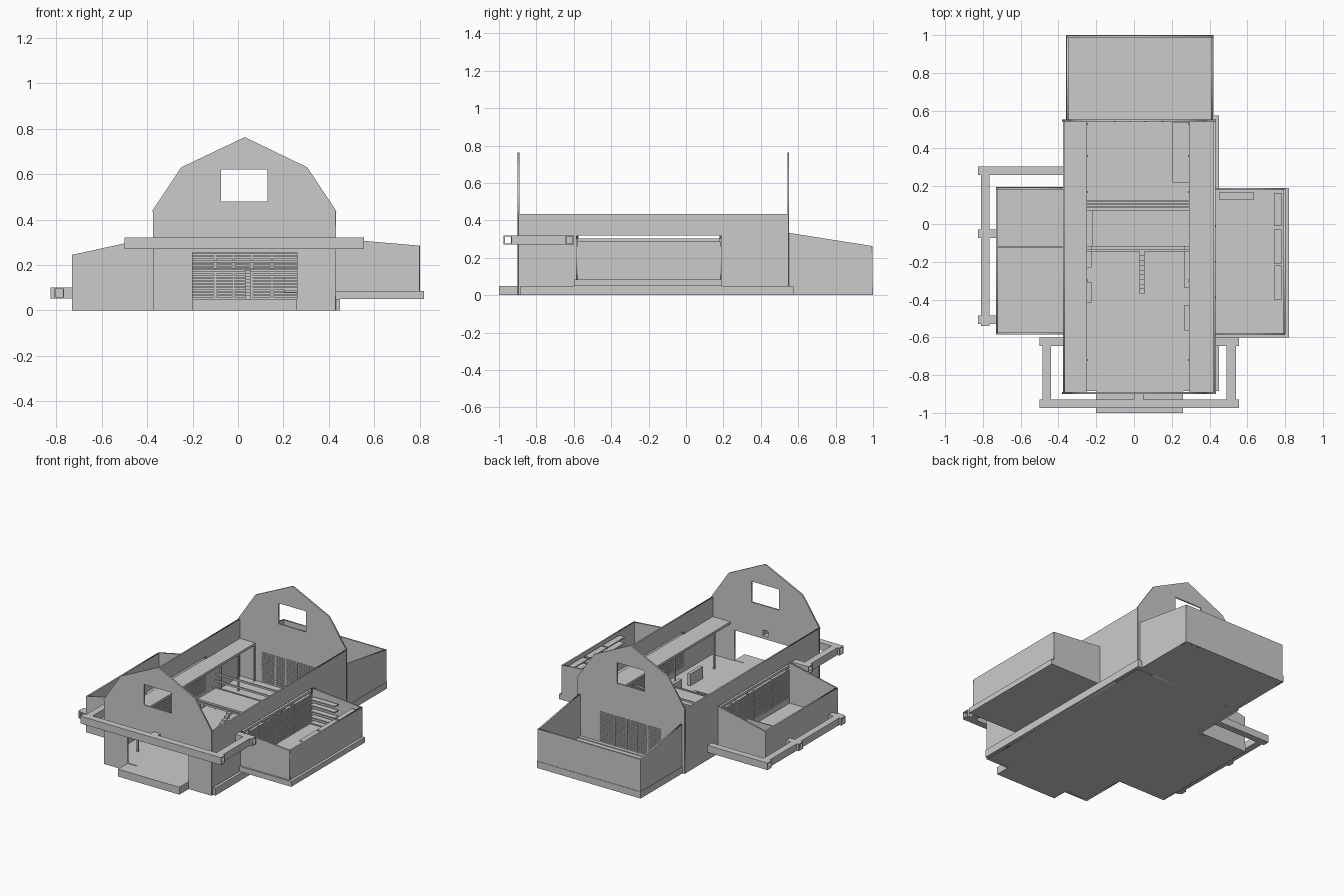
import bpy
from math import radians

if "Cube" in bpy.data.objects:
    bpy.data.objects.remove(bpy.data.objects["Cube"])


def boxes(name, items):
    """One object made of axis-aligned boxes (x0, x1, y0, y1, z0, z1)."""
    verts, faces = [], []
    for x0, x1, y0, y1, z0, z1 in items:
        n = len(verts)
        verts += [(x, y, z) for z in (z0, z1) for x, y in ((x0, y0), (x1, y0), (x1, y1), (x0, y1))]
        faces += [tuple(n + i for i in f) for f in ((3, 2, 1, 0), (4, 5, 6, 7), (0, 1, 5, 4),
                                                   (1, 2, 6, 5), (2, 3, 7, 6), (3, 0, 4, 7))]
    mesh = bpy.data.meshes.new(name)
    mesh.from_pydata(verts, [], faces)
    obj = bpy.data.objects.new(name, mesh)
    bpy.context.collection.objects.link(obj)
    return obj


def rect(a0, a1, z0, z1):
    return [(a0, z0), (a1, z0), (a1, z1), (a0, z1)]


def wall(name, axis, pos, outline, holes=(), thick=0.01):
    """Upright sheet perpendicular to axis, with cut-out holes."""
    curve = bpy.data.curves.new(name, 'CURVE')
    curve.dimensions = '2D'
    curve.fill_mode = 'BOTH'
    curve.extrude = thick / 2
    for pts in [outline, *holes]:
        spline = curve.splines.new('POLY')
        spline.points.add(len(pts) - 1)
        for p, (a, z) in zip(spline.points, pts):
            p.co = (a, z, 0, 1)
        spline.use_cyclic_u = True
    obj = bpy.data.objects.new(name, curve)
    bpy.context.collection.objects.link(obj)
    if axis == 'y':
        obj.location.y = pos
        obj.rotation_euler = (radians(90), 0, 0)
    else:
        obj.location.x = pos
        obj.rotation_euler = (radians(90), 0, radians(90))
    bpy.ops.object.select_all(action='DESELECT')
    obj.select_set(True)
    bpy.context.view_layer.objects.active = obj
    bpy.ops.object.convert(target='MESH')


def tube(axis, x0, x1, y0, y1, z0, z1, t=0.006):
    """Four plates of an open-ended square tube."""
    plates = [(x0, x1, y0, y1, z0, z0 + t), (x0, x1, y0, y1, z1 - t, z1)]
    if axis == 'x':
        plates += [(x0, x1, y0, y0 + t, z0, z1), (x0, x1, y1 - t, y1, z0, z1)]
    else:
        plates += [(x0, x0 + t, y0, y1, z0, z1), (x1 - t, x1, y0, y1, z0, z1)]
    return plates


def slats(name, axis, pos, a0, a1, z0, z1, n, posts=()):
    """Horizontal slats with upright posts."""
    p, parts = (z1 - z0) / n, []
    spans = [(a0, a1, z0 + i * p, z0 + (i + 0.65) * p, 0.004) for i in range(n)]
    spans += [(a - 0.005, a + 0.005, z0, z1, 0.006) for a in posts]
    for b0, b1, c0, c1, t in spans:
        parts.append((b0, b1, pos - t, pos + t, c0, c1) if axis == 'y'
                     else (pos - t, pos + t, b0, b1, c0, c1))
    boxes(name, parts)


# Foundations and floors
boxes("main_floor", [(-0.36, 0.45, -0.885, 0.575, 0, 0.05)])
boxes("front_step", [(-0.2, 0.26, -1.0, -0.88, 0, 0.05)])
boxes("rear_floor", [(-0.36, 0.42, 0.55, 1.0, 0, 0.045)])
boxes("left_floor", [(-0.73, -0.36, -0.585, 0.195, 0, 0.05)])
boxes("right_floor", [(0.43, 0.82, -0.6, 0.19, 0.05, 0.085)])

# Gambrel end walls
gable = [(-0.375, 0), (0.43, 0), (0.43, 0.435), (0.435, 0.435), (0.305, 0.63),
         (0.03, 0.763), (-0.25, 0.63), (-0.38, 0.435), (-0.375, 0.435)]
window = rect(-0.075, 0.13, 0.48, 0.62)
doorway = rect(-0.2, 0.26, 0.05, 0.255)
wall("front_wall", 'y', -0.895, gable, [window, doorway, rect(0.005, 0.045, 0.275, 0.315)])
wall("back_wall", 'y', 0.547, gable, [window, doorway])

# Long side walls open toward the sheds
opening = rect(-0.58, 0.18, 0.085, 0.32)
for name, x in (("left_wall", -0.37), ("right_wall", 0.427)):
    wall(name, 'x', x, rect(-0.895, 0.547, 0, 0.435), [opening])

# Lean-to sheds
for y, side in ((-0.58, "front"), (0.188, "back")):
    wall("left_shed_" + side, 'y', y, [(-0.73, 0), (-0.37, 0), (-0.37, 0.323), (-0.73, 0.245)])
    wall("right_shed_" + side, 'y', y - 0.003, [(0.43, 0.08), (0.8, 0.08), (0.8, 0.285), (0.43, 0.317)])
wall("left_shed_outer", 'x', -0.725, rect(-0.58, 0.19, 0, 0.246))
wall("right_shed_outer", 'x', 0.797, rect(-0.58, 0.185, 0.08, 0.286))
boxes("left_shed_divider", [(-0.73, -0.37, -0.125, -0.117, 0.05, 0.12)])
for x, side in ((-0.352, "left"), (0.412, "right")):
    wall("rear_shed_" + side, 'x', x, [(0.55, 0), (0.995, 0), (0.995, 0.263), (0.55, 0.333)])
wall("rear_shed_outer", 'y', 0.992, rect(-0.355, 0.415, 0, 0.264))

# Slatted panels filling the openings
slats("back_slats", 'y', 0.547, -0.2, 0.26, 0.05, 0.255, 15, (-0.1, -0.02, 0.06, 0.15))
for name, x in (("left_slats", -0.37), ("right_slats", 0.427)):
    slats(name, 'x', x, -0.58, 0.18, 0.085, 0.28, 14, (-0.39, -0.2, -0.01))

# Side ledges and their posts
boxes("side_ledges", [(-0.37, -0.25, -0.89, 0.545, 0.288, 0.304),
                      (0.29, 0.427, -0.89, 0.545, 0.288, 0.304)])
boxes("ledge_posts", [(x - 0.005, x + 0.005, y - 0.005, y + 0.005, 0.05, 0.29)
                      for x in (-0.248, 0.292) for y in (-0.72, -0.3, 0.17, 0.36, 0.53)])

# Raised platform with beams and ladder
boxes("platform", [(-0.22, 0.29, -0.12, 0.075, 0.17, 0.185), (-0.25, -0.22, -0.12, 0.075, 0.1, 0.115)])
boxes("platform_beams", [(-0.25, 0.29, y, y + 0.01, z, z + 0.012)
                         for y, z in ((-0.145, 0.17), (0.085, 0.17), (0.102, 0.21), (0.117, 0.25))])
boxes("platform_posts", [(x, x + 0.01, y, y + 0.01, 0.05, 0.17)
                         for x in (-0.215, 0.275) for y in (-0.115, 0.06)])
steps = 9
boxes("ladder_steps", [(0.03, 0.056, -0.37 + i * 0.025, -0.34 + i * 0.025,
                        0.05 + i * 0.014, 0.066 + i * 0.014) for i in range(steps)])

# Wall benches and stepped rack inside the hall
boxes("benches", [(-0.25, -0.225, -0.23, -0.12, 0.05, 0.13), (-0.25, -0.225, -0.415, -0.31, 0.05, 0.13),
                  (0.268, 0.29, -0.34, -0.12, 0.05, 0.13), (0.268, 0.29, -0.565, -0.43, 0.05, 0.13)])
boxes("storage_rack", [(0.205, 0.29, 0.22, 0.54, z, z + 0.01) for z in (0.08, 0.13, 0.18)])

# Shelving in the right shed
shelf_spots = [(0.74, 0.782, -0.01, 0.165), (0.74, 0.782, -0.21, -0.03),
               (0.74, 0.782, -0.4, -0.22), (0.45, 0.635, 0.13, 0.168)]
boxes("shed_shelves", [(*s, z, z + 0.008) for s in shelf_spots for z in (0.1, 0.14, 0.18, 0.22, 0.26)])

# Hollow rail around the front
front = tube('x', -0.5, 0.555, -0.975, -0.93, 0.27, 0.32)
front += tube('y', 0.0, 0.05, -0.93, -0.89, 0.27, 0.32)
for x0, x1, e0, e1 in ((-0.485, -0.44, -0.5, -0.375), (0.49, 0.54, 0.43, 0.555)):
    front += tube('y', x0, x1, -0.93, -0.645, 0.27, 0.32)
    front += tube('x', e0, e1, -0.645, -0.6, 0.27, 0.32)
boxes("front_rail", front)

# Hollow rail around the left shed
left = tube('y', -0.81, -0.765, -0.54, 0.26, 0.052, 0.1)
left += tube('x', -0.825, -0.375, 0.26, 0.305, 0.052, 0.1)
for y in (-0.075, -0.53):
    left += tube('x', -0.825, -0.73, y, y + 0.045, 0.052, 0.1)
boxes("left_rail", left)
